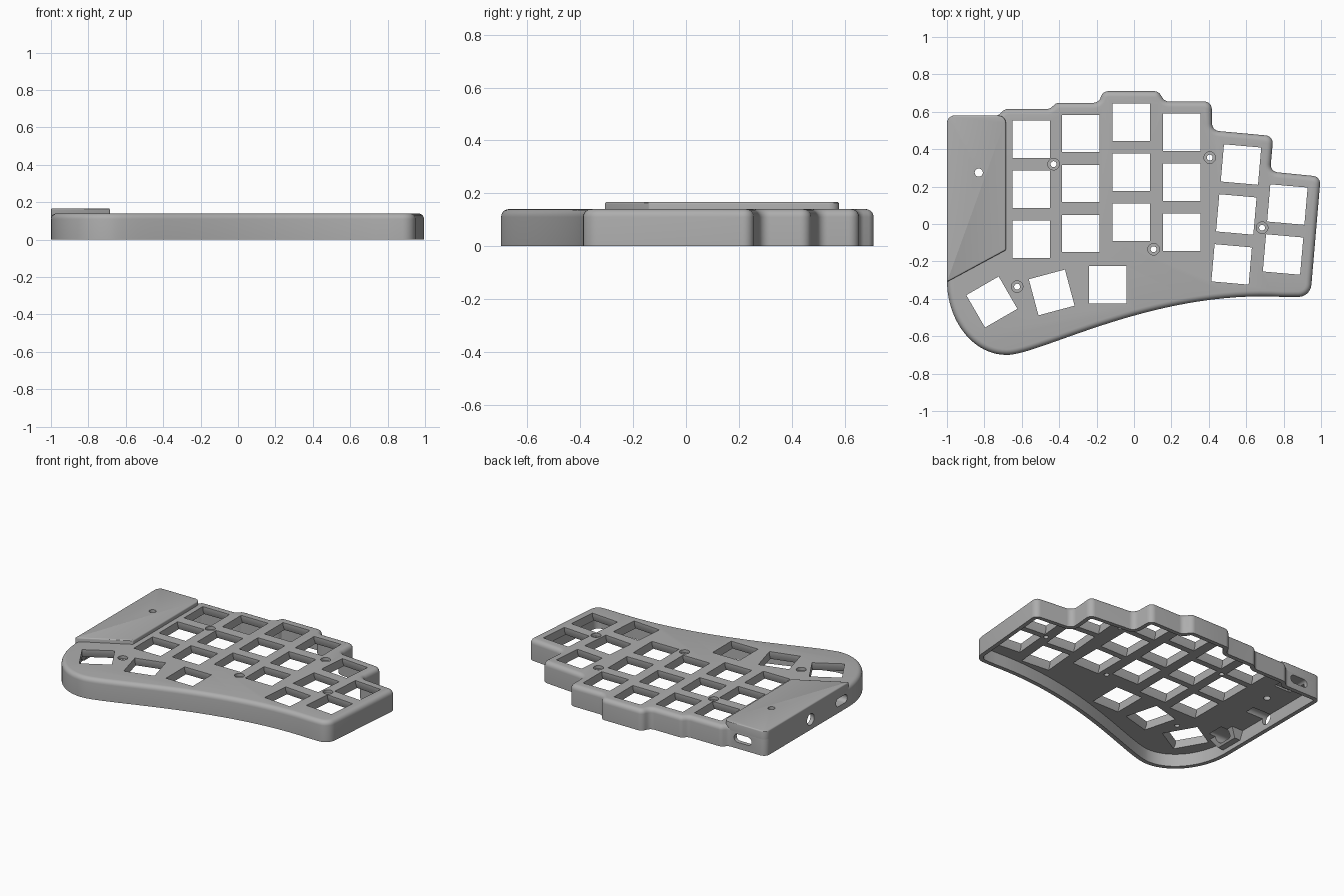
import bpy, bmesh
from math import pi, cos, sin, tan, radians
from mathutils import Vector, Matrix

old = bpy.data.objects.get("Cube")
if old:
    bpy.data.objects.remove(old, do_unlink=True)

grey = bpy.data.materials.new("case grey")
grey.use_nodes = True
COLOUR = (0.42, 0.42, 0.42, 1)
grey.diffuse_color = COLOUR
grey.node_tree.nodes["Principled BSDF"].inputs["Base Color"].default_value = COLOUR

TOP, CEILING, WALL = 0.14, 0.085, 0.028


def fillet(corners, steps=6):
    """Round each (x, y, radius) corner of a closed polygon."""
    out, n = [], len(corners)
    for i, (x, y, r) in enumerate(corners):
        p = Vector((x, y))
        if r == 0:
            out.append(p)
            continue
        a = Vector(corners[i - 1][:2]) - p
        b = Vector(corners[(i + 1) % n][:2]) - p
        half = a.angle(b) / 2
        t = min(r / tan(half), a.length * 0.49, b.length * 0.49)
        a, b = a.normalized(), b.normalized()
        r = t * tan(half)
        centre = p + (a + b).normalized() * (r / sin(half))
        start, end = p + a * t - centre, p + b * t - centre
        turn = start.angle_signed(end)
        out += [centre + Matrix.Rotation(-turn * k / steps, 2) @ start for k in range(steps + 1)]
    return out


def bezier(a, b, c, d, steps):
    a, b, c, d = map(Vector, (a, b, c, d))
    return [a * (1 - t) ** 3 + b * 3 * t * (1 - t) ** 2 + c * 3 * t * t * (1 - t) + d * t ** 3
            for t in [k / steps for k in range(steps + 1)]]


def offset(points, dist):
    """Move a clockwise outline inwards by dist."""
    out, n = [], len(points)
    for i, p in enumerate(points):
        e1 = (p - points[i - 1]).normalized()
        e2 = (points[(i + 1) % n] - p).normalized()
        m = Vector((e1.y + e2.y, -e1.x - e2.x)).normalized()
        out.append(p + m * dist / max(0.5, m.dot(Vector((e1.y, -e1.x)))))
    return out


def loft(bm, rings):
    """Skin a list of equal rings of 3D points into a closed solid."""
    loops = [[bm.verts.new(p) for p in ring] for ring in rings]
    for lo, hi in zip(loops, loops[1:]):
        for i in range(len(lo)):
            bm.faces.new((lo[i - 1], lo[i], hi[i], hi[i - 1]))
    bm.faces.new(loops[0])
    bm.faces.new(loops[-1])


def at(points, z):
    return [Vector((p.x, p.y, z)) for p in points]


def rounded_slab(bm, outline, low, high, r, steps=5):
    rings = [at(outline, low)]
    for k in range(steps + 1):
        a = k / steps * pi / 2
        rings.append(at(offset(outline, r * (1 - cos(a))), high - r * (1 - sin(a))))
    loft(bm, rings)


def finish(bm, name):
    bmesh.ops.recalc_face_normals(bm, faces=bm.faces)
    mesh = bpy.data.meshes.new(name)
    bm.to_mesh(mesh)
    bm.free()
    mesh.materials.append(grey)
    obj = bpy.data.objects.new(name, mesh)
    bpy.context.collection.objects.link(obj)
    return obj


def boolean(obj, tool, operation):
    tool.hide_render = True
    mod = obj.modifiers.new(operation, "BOOLEAN")
    mod.object, mod.operation, mod.solver = tool, operation, "EXACT"
    bpy.context.view_layer.objects.active = obj
    bpy.ops.object.modifier_apply(modifier=mod.name)


# Case outline, clockwise from the back left corner
R = 0.04
outline = fillet([
    (-1, -0.3, 0), (-1, 0.58, R), (-0.725, 0.58, R), (-0.69, 0.615, R),
    (-0.45, 0.615, R), (-0.415, 0.648, R), (-0.19, 0.648, R), (-0.165, 0.71, R),
    (0.13, 0.71, R), (0.165, 0.655, R), (0.415, 0.655, R), (0.418, 0.5, R),
    (0.745, 0.47, R), (0.728, 0.28, R), (0.998, 0.253, R), (0.943, -0.39, 0.07),
    (0.8, -0.39, 0)])
outline += bezier((0.8, -0.39), (0.1, -0.35), (-0.5, -0.70), (-0.68, -0.70), 32)[1:]
outline += bezier((-0.68, -0.70), (-0.86, -0.70), (-1, -0.52), (-1, -0.3), 20)[1:-1]

bm = bmesh.new()
rounded_slab(bm, outline, 0, TOP, 0.03)
case = finish(bm, "case_shell")

# Hollow underside
bm = bmesh.new()
inner = offset(outline, WALL)
loft(bm, [at(inner, -0.1), at(inner, CEILING)])
cavity = finish(bm, "cavity_cutter")
boolean(case, cavity, "DIFFERENCE")

# Tapered block behind the side switch slot
bm = bmesh.new()
loft(bm, [[Vector((x, -0.23 + y, z)) for x, y in ((-0.985, -w), (-0.985, w), (d, w), (d, -w))]
          for z, w, d in ((0.03, 0.08, -0.93), (CEILING + 0.01, 0.11, -0.88))])
block = finish(bm, "switch_block")
boolean(case, block, "UNION")

# Key openings: (x, y, turn in degrees), flared below the plate
keys = [(x, y - 0.2675 * row, 0) for x, y in
        ((-0.55, 0.453), (-0.285, 0.484), (-0.015, 0.545), (0.255, 0.49)) for row in range(3)]
keys += [(0.572 - 0.025 * row, 0.318 - 0.267 * row, -5) for row in range(3)]
keys += [(0.82 - 0.023 * row, 0.104 - 0.267 * row, -5) for row in range(2)]
keys += [(-0.76, -0.417, 30), (-0.44, -0.366, 15), (-0.14, -0.325, 0)]

bm = bmesh.new()
H = 0.1
for x, y, turn in keys:
    place = Matrix.Translation((x, y, 0)) @ Matrix.Rotation(radians(turn), 4, "Z")
    loft(bm, [[place @ Vector((sx * H, sy * hy, z)) for sx, sy in ((-1, -1), (-1, 1), (1, 1), (1, -1))]
              for z, hy in ((0.05, 0.128), (0.118, H), (0.2, H))])


def disc(x, y, r, z, sides=20):
    return [Vector((x + r * cos(2 * pi * k / sides), y + r * sin(2 * pi * k / sides), z))
            for k in range(sides)]


# Countersunk screw holes
for x, y in ((-0.43, 0.32), (0.405, 0.355), (0.685, -0.02), (0.105, -0.135), (-0.625, -0.335)):
    loft(bm, [disc(x, y, r, z) for r, z in
              ((0.016, 0.05), (0.016, 0.12), (0.031, 0.12), (0.031, 0.2))])
loft(bm, [disc(-0.83, 0.275, 0.022, z) for z in (0.05, 0.2)])


def port(place, width, height):
    """Rounded slot cutter along the local z axis."""
    r = height / 2 - 0.001
    w = width / 2
    h = height / 2
    shape = fillet([(-w, -h, r), (-w, h, r), (w, h, r), (w, -h, r)])
    loft(bm, [[place @ p for p in at(shape, z)] for z in (-0.16, 0.06)])


# Cable socket at the back, round jack and switch slot at the side
side = Matrix.Rotation(pi / 2, 4, "Z") @ Matrix.Rotation(pi / 2, 4, "X")
port(Matrix.Translation((-0.83, 0.58, 0.07)) @ Matrix.Rotation(-pi / 2, 4, "X"), 0.13, 0.055)
flip = Matrix.Rotation(pi, 4, "Z")
port(Matrix.Translation((-1, 0.1, 0.07)) @ flip @ side, 0.076, 0.075)
port(Matrix.Translation((-1, -0.23, 0.07)) @ flip @ side, 0.12, 0.055)
openings = finish(bm, "openings_cutter")
boolean(case, openings, "DIFFERENCE")

# Raised cover over the controller
bm = bmesh.new()
plate = fillet([(-1, -0.31, 0.005), (-1, 0.58, R), (-0.685, 0.58, R), (-0.685, -0.14, 0.01)])
rounded_slab(bm, plate, 0.11, 0.167, 0.008, 3)
cover = finish(bm, "controller_cover")
bm = bmesh.new()
loft(bm, [disc(-0.83, 0.275, 0.022, z) for z in (0.05, 0.2)])
cover_hole = finish(bm, "cover_hole_cutter")
boolean(cover, cover_hole, "DIFFERENCE")

for tool in (cavity, block, openings, cover_hole):
    bpy.data.objects.remove(tool, do_unlink=True)

for obj in (case, cover):
    bpy.ops.object.select_all(action="DESELECT")
    obj.select_set(True)
    bpy.context.view_layer.objects.active = obj
    bpy.ops.object.shade_smooth_by_angle(angle=radians(30))
